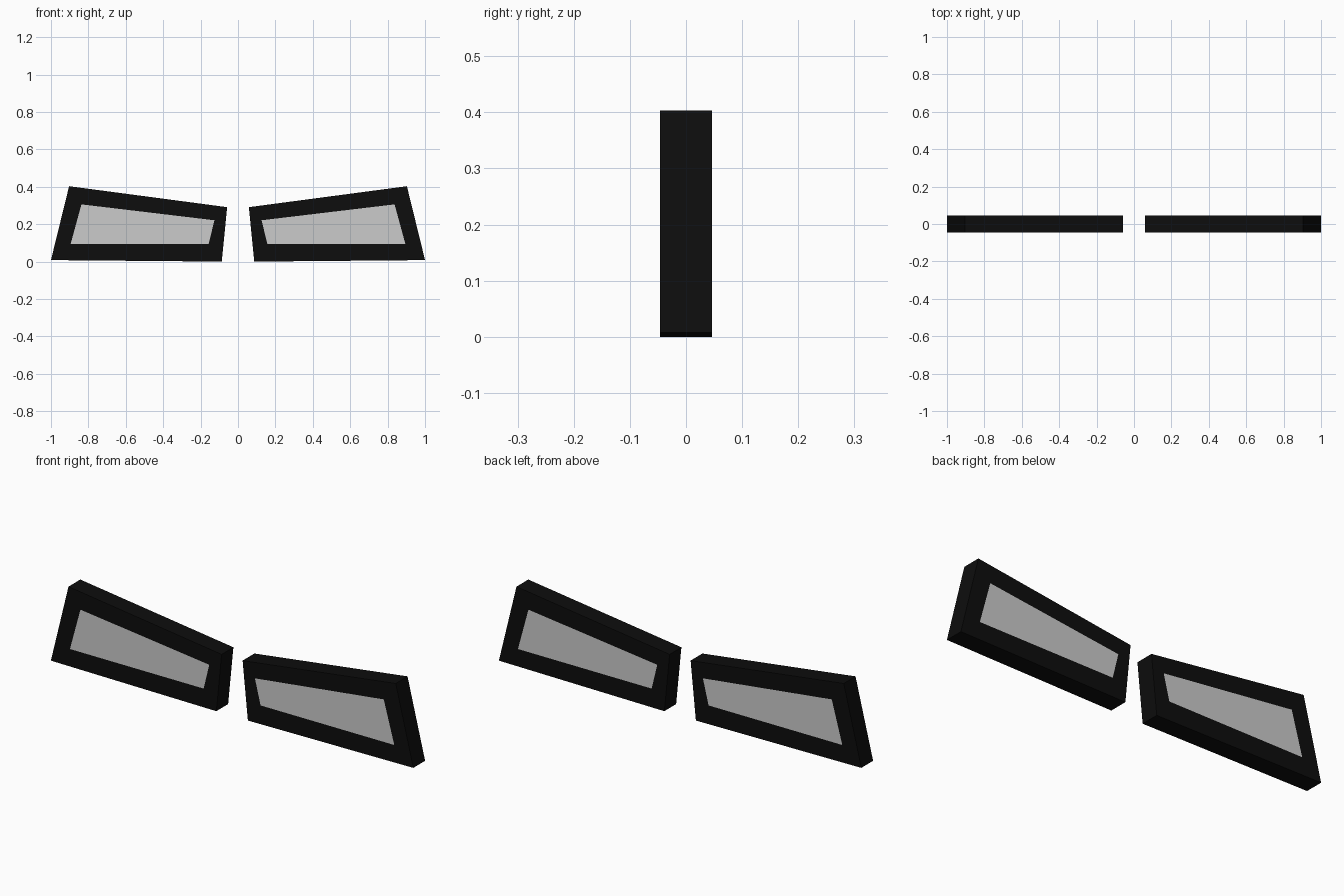
import bpy, bmesh

if "Cube" in bpy.data.objects:
    bpy.data.objects.remove(bpy.data.objects["Cube"])

HALF_DEPTH = 0.0465
# right-hand outlines (x, z): bottom inner, bottom outer, top outer, top inner
OUTER = [(0.087, 0.0), (1.0, 0.008), (0.903, 0.403), (0.058, 0.291)]
INNER = [(0.157, 0.094), (0.895, 0.094), (0.837, 0.306), (0.126, 0.221)]

black = bpy.data.materials.new("black_frame")
black.diffuse_color = (0.004, 0.004, 0.004, 1)
black.use_nodes = True
black.node_tree.nodes["Principled BSDF"].inputs["Base Color"].default_value = black.diffuse_color


def loop(bm, pts, y):
    return [bm.verts.new((x, y, z)) for x, z in pts]


def bridge(bm, a, b):
    for i in range(len(a)):
        j = (i + 1) % len(a)
        bm.faces.new((a[i], a[j], b[j], b[i]))


def finish(name, bm, material=None):
    bmesh.ops.recalc_face_normals(bm, faces=bm.faces)
    mesh = bpy.data.meshes.new(name)
    bm.to_mesh(mesh)
    bm.free()
    obj = bpy.data.objects.new(name, mesh)
    bpy.context.collection.objects.link(obj)
    if material:
        mesh.materials.append(material)
    obj.modifiers.new("mirror", 'MIRROR').use_axis = (True, False, False)
    return obj


# thick tapered rims, left and right
bm = bmesh.new()
rings = [loop(bm, OUTER, -HALF_DEPTH), loop(bm, OUTER, HALF_DEPTH),
         loop(bm, INNER, HALF_DEPTH), loop(bm, INNER, -HALF_DEPTH)]
for k in range(4):
    bridge(bm, rings[k], rings[(k + 1) % 4])
finish("window_frames", bm, black)

# panes filling the openings, flush with both sides
bm = bmesh.new()
front, back = loop(bm, INNER, -HALF_DEPTH), loop(bm, INNER, HALF_DEPTH)
bridge(bm, front, back)
bm.faces.new(front)
bm.faces.new(back)
finish("window_panes", bm)
